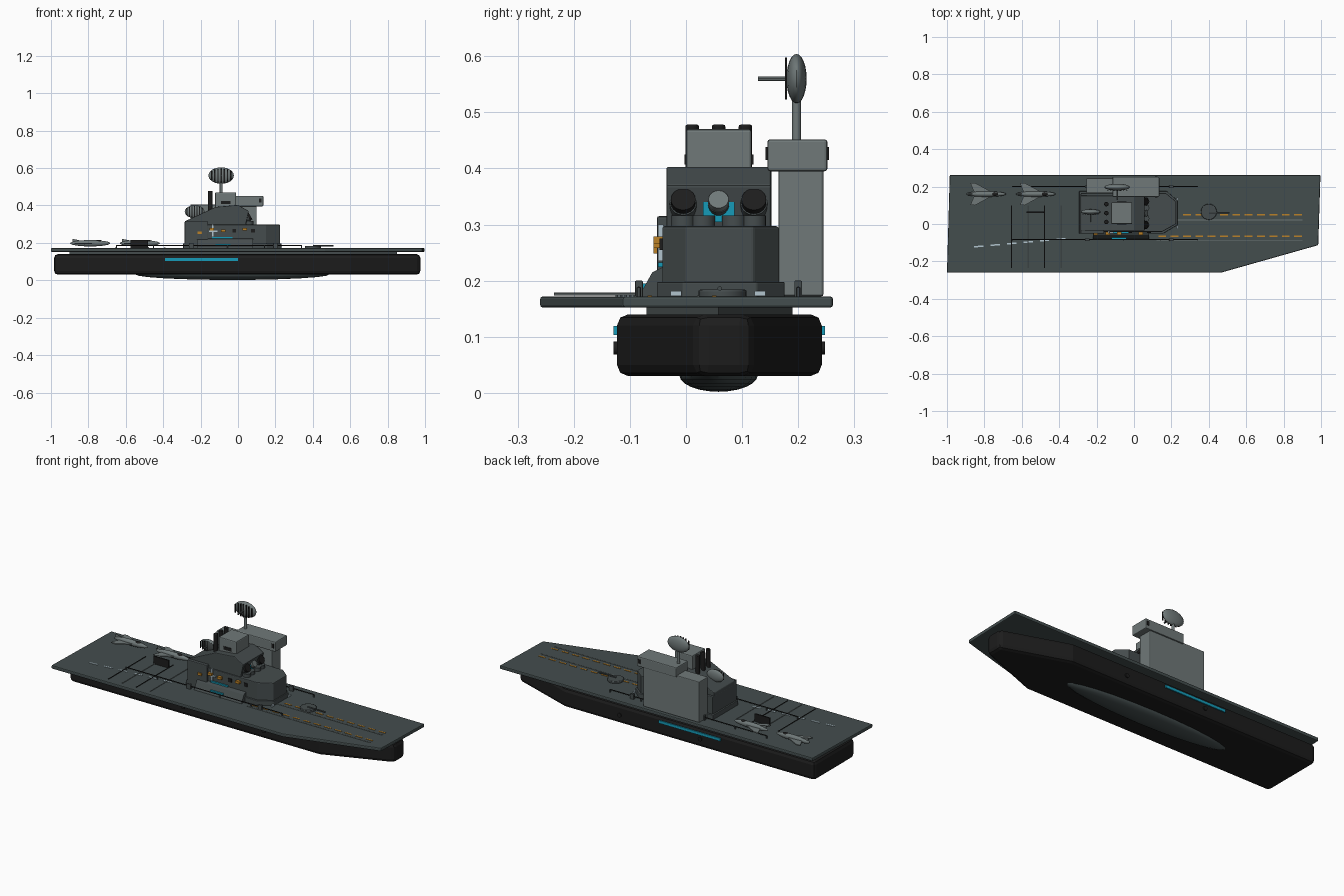
import bpy, bmesh, math
from mathutils import Vector, Matrix

old = bpy.data.objects.get("Cube")
if old:
    bpy.data.objects.remove(old, do_unlink=True)


def material(name, r, g, b):
    m = bpy.data.materials.new(name)
    m.use_nodes = True
    m.diffuse_color = (r, g, b, 1)
    m.node_tree.nodes["Principled BSDF"].inputs["Base Color"].default_value = (r, g, b, 1)
    return m


BLACK = material("hull black", .012, .012, .012)
DECK = material("deck slate", .057, .075, .076)
STEEL = material("dark steel", .06, .073, .075)
GREY = material("light grey", .16, .19, .19)
CYAN = material("cyan glow", .008, .33, .48)
AMBER = material("amber paint", .5, .22, .02)
PALE = material("pale paint", .45, .56, .62)

MID = .058  # centre line of the hull and island


def finish(name, bm, mat, bevel=0, smooth=False):
    bmesh.ops.recalc_face_normals(bm, faces=bm.faces)
    mesh = bpy.data.meshes.new(name)
    bm.to_mesh(mesh)
    bm.free()
    mesh.materials.append(mat)
    ob = bpy.data.objects.new(name, mesh)
    bpy.context.collection.objects.link(ob)
    if bevel:
        mod = ob.modifiers.new("bevel", 'BEVEL')
        mod.width, mod.segments, mod.limit_method = bevel, 2, 'ANGLE'
        mod.angle_limit = math.radians(40)
    if smooth:
        bpy.ops.object.select_all(action='DESELECT')
        ob.select_set(True)
        bpy.context.view_layer.objects.active = ob
        bpy.ops.object.shade_smooth_by_angle(angle=math.radians(40))
    return ob


def extrude(name, points, vec, mat, bevel=0):
    bm = bmesh.new()
    face = bm.faces.new([bm.verts.new(p) for p in points])
    new = bmesh.ops.extrude_face_region(bm, geom=[face])["geom"]
    bmesh.ops.translate(bm, vec=vec, verts=[v for v in new if isinstance(v, bmesh.types.BMVert)])
    return finish(name, bm, mat, bevel)


def plan(name, outline, z0, z1, mat, bevel=0):
    return extrude(name, [(x, y, z0) for x, y in outline], (0, 0, z1 - z0), mat, bevel)


def box(name, xs, ys, zs, mat, bevel=0):
    (x0, x1), (y0, y1) = xs, ys
    return plan(name, [(x0, y0), (x1, y0), (x1, y1), (x0, y1)], *zs, mat, bevel)


def ellipsoid(name, centre, radii, mat):
    bm = bmesh.new()
    bmesh.ops.create_uvsphere(bm, u_segments=24, v_segments=12, radius=1,
                              matrix=Matrix.Translation(centre) @ Matrix.Diagonal((*radii, 1)))
    return finish(name, bm, mat, smooth=True)


def rod(name, a, b, radius, mat, sides=16, bevel=0):
    a, b = Vector(a), Vector(b)
    turn = (b - a).to_track_quat('Z', 'Y').to_matrix().to_4x4()
    bm = bmesh.new()
    bmesh.ops.create_cone(bm, cap_ends=True, segments=sides, radius1=radius, radius2=radius,
                          depth=(b - a).length, matrix=Matrix.Translation((a + b) / 2) @ turn)
    return finish(name, bm, mat, bevel, smooth=True)


# Hull, keel and the flight deck
plan("hull", [(-.983, -.123), (.6, -.123), (.975, .02), (.975, .115), (.6, .242), (-.983, .242)],
     .03, .14, BLACK, .02)
ellipsoid("keel", (-.03, MID, .032), (.52, .07, .03), DECK)
plan("hull_top", [(-.9, -.07), (.6, -.07), (.85, MID), (.6, .19), (-.9, .19)], .13, .155, STEEL)
plan("flight_deck", [(-1, -.26), (.465, -.26), (.985, -.113), (.997, .262), (-.985, .262)],
     .152, .172, DECK, .005)

# Hull strips, ports and deck supports on both sides
for side, y in (("right", -.123), ("left", .242)):
    out = -1 if y < 0 else 1
    box(side + "_hull_strip", (-.39, 0), sorted((y, y + out * .006)), (.103, .119), CYAN)
    for i, x in enumerate((-.26, .25)):
        rod(f"{side}_port_{i}", (x, y - out * .005, .08), (x, y + out * .006, .08), .012, BLACK)
    yr = MID + out * .142
    rod(side + "_rail", (-.65, yr, .187), (.34, yr, .187), .003, BLACK, 6)
    for i in range(6):
        x = -.65 + i * .198
        rod(f"{side}_rail_post_{i}", (x, yr, .17), (x, yr, .188), .004, STEEL, 6)
    for x in (-.25, .2):
        box(side + "_bollard", (x - .012, x + .012), (yr - .007, yr + .007), (.17, .2), STEEL, .002)

# Runway markings
TOP, PAINT = .172, .174
for y in (.05, -.065):
    for i in range(12):
        x = .13 + i * .066
        if y < 0 or x > .22:
            box("runway_dash", (x, x + .042), (y - .004, y + .004), (TOP, PAINT), AMBER)
for y in (.022, -.09):
    box("runway_line", (.12 if y < 0 else .23, .9), (y - .002, y + .002), (TOP, PAINT), GREY)
for i in range(6):
    x, y = -.83 + i * .088, -.12 + i * .008
    plan("landing_dash", [(x - .025, y - .006), (x + .025, y - .002),
                          (x + .025, y + .006), (x - .025, y + .002)], TOP, PAINT, PALE)
for i in range(4):
    x = -.655 + i * .088
    rod(f"arrest_cable_{i}", (x, -.235, .176), (x, .1, .176), .0025, GREY if i % 2 else BLACK, 6)

# Turntable with its arm
rod("turntable", (.4, .065, .17), (.4, .065, .184), .043, STEEL, 24, .003)
rod("turntable_arm", (.4, .06, .186), (.51, .06, .186), .004, STEEL, 8)

# Parked aircraft and the blast shield
for n, x in enumerate((-.79, -.525)):
    y = .16
    ellipsoid(f"aircraft_body_{n}", (x, y, .198), (.107, .015, .017), GREY)
    plan(f"aircraft_wing_{n}", [(x + .05, y), (x - .06, y + .06), (x - .085, y + .058), (x - .06, y),
                                (x - .085, y - .058), (x - .06, y - .06)], .194, .2, GREY)
    ellipsoid(f"aircraft_canopy_{n}", (x + .045, y, .207), (.022, .01, .009), BLACK)
    extrude(f"aircraft_fin_{n}", [(x - .04, y - .002, .21), (x - .095, y - .002, .2),
                                  (x - .095, y - .002, .222)], (0, .004, 0), GREY)
box("blast_shield", (-.575, -.48), (.058, .066), (.17, .216), BLACK)

# Island skirt and lower house
house = [(-.285, -.042), (.15, -.042), (.225, 0), (.225, .12), (.17, .165), (-.285, .165)]
plan("island_skirt", [(x * 1.03, MID + (y - MID) * 1.1) for x, y in house], .17, .198, STEEL, .003)
plan("island_house", house, .19, .297, STEEL, .004)
box("side_bay", (-.285, -.16), (-.052, -.03), (.19, .315), STEEL, .004)
extrude("side_ramp", [(-.22, -.085, .17), (-.22, -.04, .17), (-.22, -.04, .225), (-.22, -.06, .215)],
        (.3, 0, 0), STEEL)
for y in (-.018, .132):
    box("skirt_lamp", (.228, .236), (y - .01, y + .01), (.173, .182), PALE)

# Windows and markings on the outer wall
for x, z in ((-.205, .255), (-.14, .272), (-.08, .265), (.035, .272)):
    box("wall_window", (x - .012, x + .012), (-.058, -.04), (z - .007, z + .007), AMBER)
for x in (-.17, -.02, .08):
    box("dark_window", (x - .01, x + .01), (-.047, -.04), (.255, .275), BLACK)
box("wall_strip", (-.14, -.03), (-.05, -.04), (.224, .232), CYAN)
box("ramp_strip", (-.12, -.04), (-.08, -.055), (.186, .195), CYAN)
box("wall_mark", (-.138, -.13), (-.05, -.04), (.235, .3), PALE)
box("wall_mark_bar", (-.155, -.11), (-.05, -.04), (.258, .266), PALE)

# Bridge with the launcher tubes
extrude("bridge", [(x, -.035, z) for x, z in ((-.285, .29), (-.285, .315), (-.12, .392), (0, .403),
                                              (.058, .37), (.04, .29))], (0, .187, 0), STEEL, .004)
box("bridge_window", (.045, .054), (.03, .086), (.305, .34), CYAN)
for y in (-.005, MID, .121):
    mid = y == MID
    rod("tube_body", (0, y, .308), (.055, y, .338), .019 if mid else .024, STEEL, 20)
    rod("tube_mouth", (.045, y, .333), (.066, y, .345), .018 if mid else .022,
        GREY if mid else BLACK, 20)
for y in (-.005, .03, .086, .121):
    rod("tube_base", (.06, y, .29), (.06, y, .316), .022, STEEL, 16)

# Top block and exhaust posts
box("top_block", (-.122, -.01), (0, .117), (.385, .47), GREY, .005)
for y in (.011, MID, .106):
    rod("exhaust_post", (-.148, y, .365), (-.148, y, .478), .012, BLACK, 12, .003)
for y in (0, .117):
    box("block_vent", (-.09, -.04), (y - .003, y + .003), (.407, .425), BLACK)

# Rear tower with its overhanging cap
box("tower", (-.255, .1), (.165, .245), (.172, .405), GREY, .004)
box("tower_cap", (-.115, .135), (.145, .252), (.395, .452), GREY, .005)
for y in (.145, .252):
    box("cap_vent", (.112, .126), (y - .003, y + .003), (.415, .438), BLACK)


# Radar dishes: an oval shell, dark slats and a feed rod on the front
def radar(name, x, y, z, base, size):
    rod(name + "_post", (x, y, base), (x, y, z), .008 * size, GREY, 12)
    ellipsoid(name + "_dish", (x, y, z), (.068 * size, .018 * size, .044 * size), GREY)
    for i in range(-3, 4):
        u = i * .017 * size
        h = .044 * size * math.sqrt(1 - (u / (.068 * size)) ** 2) * .85
        box(name + "_slat", (x + u - .0035 * size, x + u + .0035 * size),
            (y - .021 * size, y - .017 * size), (z - h, z + h), BLACK)
    rod(name + "_feed", (x, y, z), (x, y - .069 * size, z), .004 * size, GREY, 8)


radar("main_radar", -.09, .197, .56, .44, 1)
radar("small_radar", -.232, .065, .367, .31, .78)
